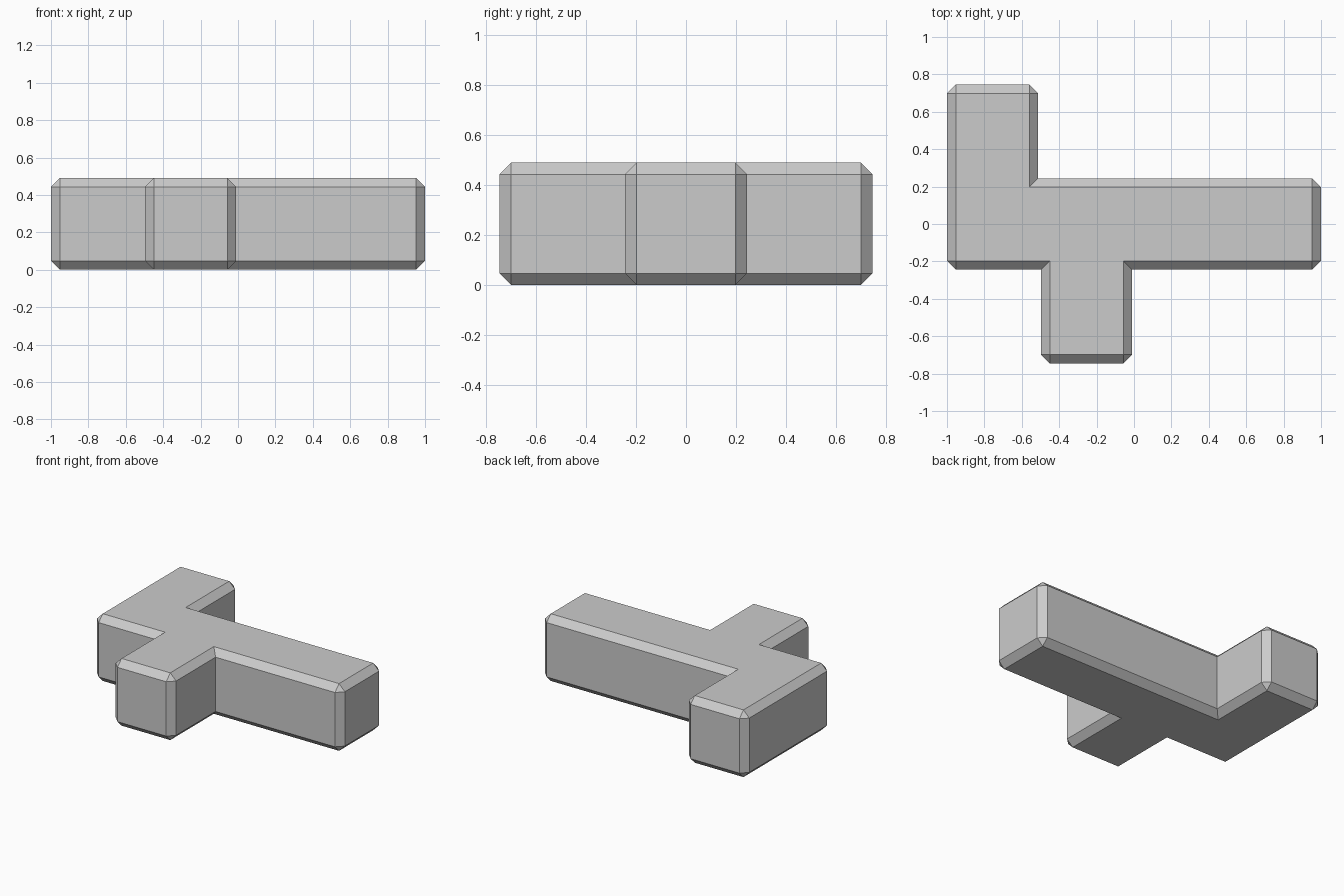
import bpy
import bmesh

cube = bpy.data.objects.get("Cube")
if cube:
    bpy.data.objects.remove(cube, do_unlink=True)

HEIGHT = 0.49
CHAMFER = 0.047
BAR = 0.244      # half width of the long bar
REACH = 0.746    # how far both side arms extend

# Plain grey material
grey = bpy.data.materials.new("light_grey")
grey.use_nodes = True
colour = (0.6, 0.6, 0.6, 1)
grey.diffuse_color = colour
grey.node_tree.nodes["Principled BSDF"].inputs["Base Color"].default_value = colour

# Outline of the bar with its back and front arms, counter-clockwise
outline = [
    (-1, -BAR), (-0.497, -BAR), (-0.497, -REACH), (-0.01, -REACH),
    (-0.01, -BAR), (1, -BAR), (1, BAR), (-0.513, BAR),
    (-0.513, REACH), (-1, REACH),
]

# Extrude the outline into a solid block
bm = bmesh.new()
base = bm.faces.new([bm.verts.new((x, y, 0)) for x, y in outline])
top = bmesh.ops.extrude_face_region(bm, geom=[base])["geom"]
bmesh.ops.translate(bm, vec=(0, 0, HEIGHT),
                    verts=[v for v in top if isinstance(v, bmesh.types.BMVert)])
bmesh.ops.recalc_face_normals(bm, faces=bm.faces)

# Chamfer outer edges only, leaving the inner corners sharp
bm.normal_update()
outer = [e for e in bm.edges if e.is_convex]
bmesh.ops.bevel(bm, geom=outer, offset=CHAMFER, offset_type='OFFSET',
                segments=1, affect='EDGES', profile=0.5)
bmesh.ops.recalc_face_normals(bm, faces=bm.faces)

mesh = bpy.data.meshes.new("branched_block")
bm.to_mesh(mesh)
bm.free()
mesh.materials.append(grey)
block = bpy.data.objects.new("branched_block", mesh)
bpy.context.collection.objects.link(block)
